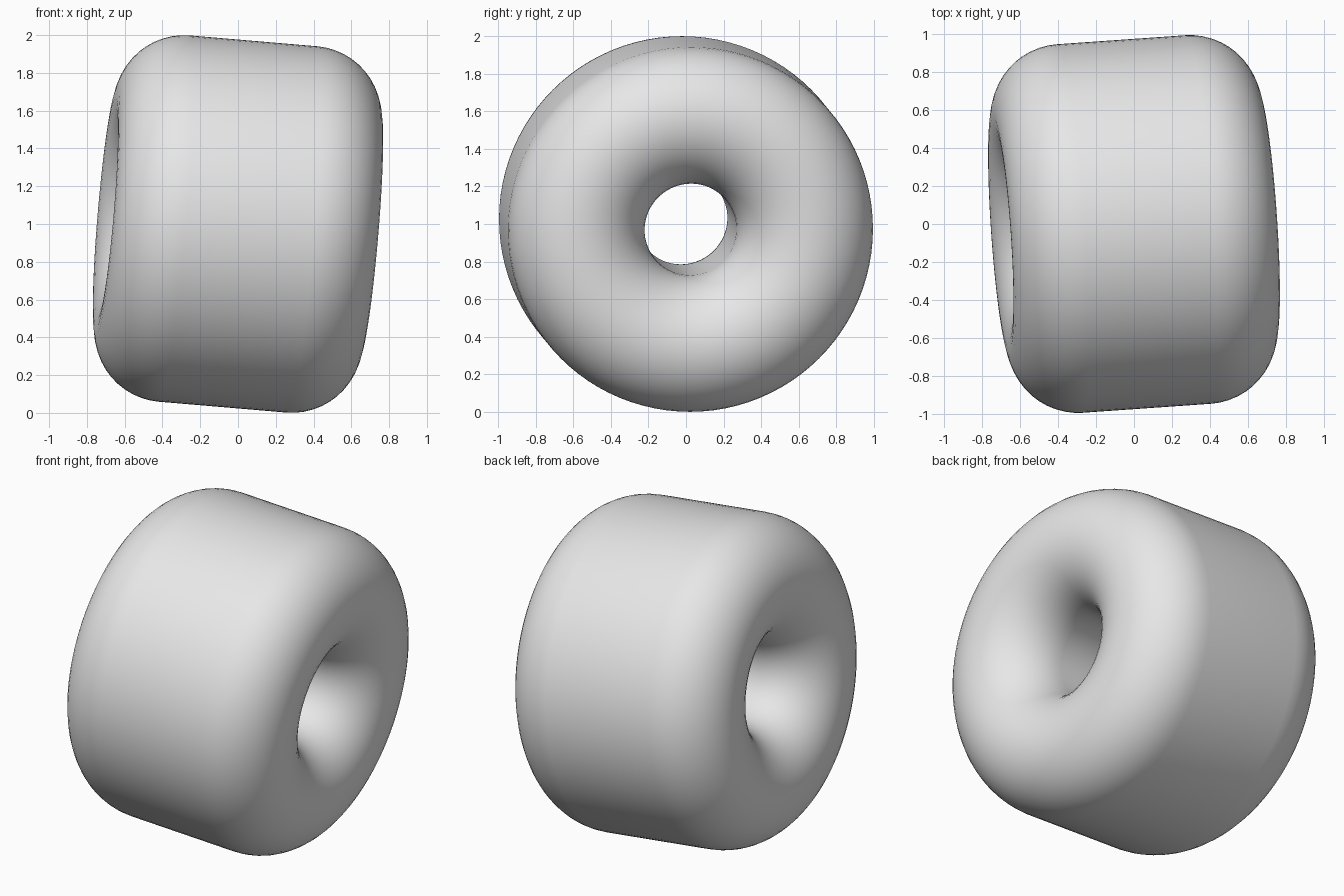
import bpy
import bmesh
from math import pi, sin, cos, tau
from mathutils import Matrix, Vector

if "Cube" in bpy.data.objects:
    bpy.data.objects.remove(bpy.data.objects["Cube"], do_unlink=True)

AXIS = Vector((1, 0.07, -0.085)).normalized()   # slightly tilted wheel axle
CENTRE = Vector((0, 0, 1))
RING_RADIUS = 0.609     # middle of the wall, between bore and tread
CAP_RADIUS = 0.364      # half of the wall thickness
HALF_STRAIGHT = 0.34    # half length of the flat tread
CAP_STEPS = 24
SPIN_STEPS = 96

# Wheel material
grey = bpy.data.materials.new("plain grey")
grey.use_nodes = True
colour = (0.8, 0.8, 0.8, 1)
grey.diffuse_color = colour
grey.node_tree.nodes["Principled BSDF"].inputs["Base Color"].default_value = colour

# Capsule-shaped cross-section of the wall, in the XZ plane
profile = []
for side in (1, -1):
    for i in range(CAP_STEPS + 1):
        a = pi * i / CAP_STEPS
        profile.append((RING_RADIUS + side * CAP_RADIUS * cos(a), 0,
                        side * (HALF_STRAIGHT + CAP_RADIUS * sin(a))))

# Spin the cross-section into a thick wheel with a central bore
bm = bmesh.new()
verts = [bm.verts.new(p) for p in profile]
edges = [bm.edges.new((v, verts[i - 1])) for i, v in enumerate(verts)]
bmesh.ops.spin(bm, geom=verts + edges, cent=(0, 0, 0), axis=(0, 0, 1),
               angle=tau, steps=SPIN_STEPS, use_merge=True)
bmesh.ops.remove_doubles(bm, verts=bm.verts, dist=0.0001)
bmesh.ops.recalc_face_normals(bm, faces=bm.faces)

# Lay the wheel along its axle
tilt = AXIS.to_track_quat("Z", "Y").to_matrix().to_4x4()
bm.transform(Matrix.Translation(CENTRE) @ tilt)

mesh = bpy.data.meshes.new("wheel")
bm.to_mesh(mesh)
bm.free()
mesh.materials.append(grey)
wheel = bpy.data.objects.new("wheel", mesh)
bpy.context.collection.objects.link(wheel)

bpy.ops.object.select_all(action="DESELECT")
wheel.select_set(True)
bpy.context.view_layer.objects.active = wheel
bpy.ops.object.shade_smooth_by_angle()
